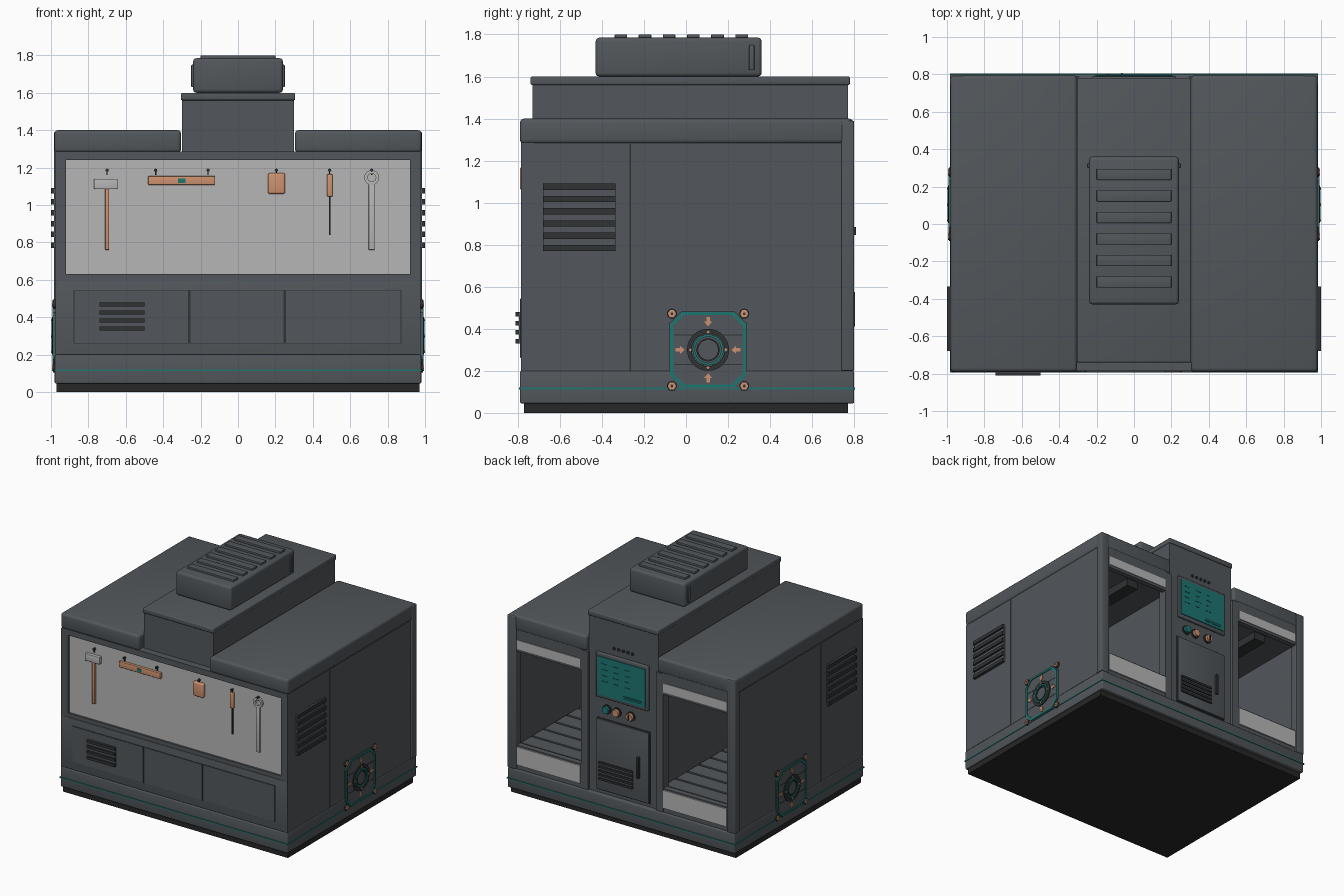
import bpy, bmesh
from math import sin, cos, pi

cube = bpy.data.objects.get("Cube")
if cube:
    bpy.data.objects.remove(cube, do_unlink=True)


def material(name, *rgb):
    m = bpy.data.materials.new(name)
    m.use_nodes = True
    m.diffuse_color = (*rgb, 1)
    m.node_tree.nodes["Principled BSDF"].inputs["Base Color"].default_value = (*rgb, 1)
    return m


BODY = material("slate grey", .085, .096, .106)
DARK = material("vent dark grey", .03, .032, .034)
BLACK = material("base black", .02, .02, .02)
LIGHT = material("light grey", .47, .47, .47)
ORANGE = material("copper orange", .62, .29, .16)
TEAL = material("teal", .012, .18, .165)
INK = material("deep teal", .008, .08, .08)
made = []


def finish(name, bm, mat):
    bmesh.ops.recalc_face_normals(bm, faces=bm.faces)
    mesh = bpy.data.meshes.new(name)
    bm.to_mesh(mesh)
    bm.free()
    mesh.materials.append(mat)
    ob = bpy.data.objects.new(name, mesh)
    bpy.context.collection.objects.link(ob)
    made.append(ob)
    return ob


def box(name, xs, ys, zs, mat=BODY, bevel=0):
    """Box spanning three (low, high) ranges, with rounded edges if asked."""
    bm = bmesh.new()
    bmesh.ops.create_cube(bm, size=1)
    for v in bm.verts:
        v.co = [(r[0] + r[1]) / 2 + c * abs(r[1] - r[0]) for c, r in zip(v.co, (xs, ys, zs))]
    if bevel:
        bmesh.ops.bevel(bm, geom=bm.edges[:], offset=bevel, segments=3, profile=.5, affect='EDGES')
    return finish(name, bm, mat)


def prism(name, pts, axis, d0, d1, mat, hole=None):
    """Outline extruded along x or y; a matching hole outline makes a ring."""
    bm = bmesh.new()

    def loop(points, d):
        return [bm.verts.new((d, a, b) if axis == 'x' else (a, d, b)) for a, b in points]

    def bridge(p, q):
        for i in range(len(p)):
            j = (i + 1) % len(p)
            bm.faces.new((p[i], p[j], q[j], q[i]))
    near, far = loop(pts, d0), loop(pts, d1)
    bridge(near, far)
    if hole:
        near_in, far_in = loop(hole, d0), loop(hole, d1)
        bridge(near_in, far_in)
        bridge(near, near_in)
        bridge(far, far_in)
    else:
        bm.faces.new(near)
        bm.faces.new(far)
    return finish(name, bm, mat)


def ngon(a, b, r, n=32, turn=0):
    return [(a + r * cos(2 * pi * i / n + turn), b + r * sin(2 * pi * i / n + turn)) for i in range(n)]


def vent(name, axis, across, zs, d0, d1, n):
    """Dark louvres over a thin frame on a wall."""
    pitch = (zs[1] - zs[0]) / (n - .5)
    mid = d0 + (d1 - d0) * .4
    spans = [("_plate", zs, mid, BODY)]
    spans += [("_louvre", (zs[0] + i * pitch, zs[0] + (i + .5) * pitch), d1, DARK) for i in range(n)]
    for part, z, d, mat in spans:
        depth = (d0, d)
        box(name + part, depth if axis == 'x' else across, across if axis == 'x' else depth, z, mat)


# Base, skirt and trim line
box("base", (-.97, .97), (-.77, .77), (0, .05), BLACK)
box("skirt", (-.98, .98), (-.79, .8), (.045, .2), BODY, .008)
box("trim_line", (-.985, .985), (-.795, .805), (.112, .12), TEAL)

# Centre column, its roof and the front wall
box("column", (-.3, .3), (-.73, .77), (.2, 1.57))
box("column_roof", (-.306, .306), (-.74, .78), (1.56, 1.6), BODY, .008)
box("front_wall", (-.975, .975), (-.76, -.7), (.2, 1.28))
box("front_lower", (-.975, .975), (-.785, -.75), (.2, .6), BODY, .005)
box("panel_frame_top", (-.975, .975), (-.785, -.72), (1.24, 1.285))
box("panel_frame_bottom", (-.975, .975), (-.78, -.75), (.595, .63))
box("tool_panel", (-.925, .92), (-.765, -.75), (.63, 1.24), LIGHT)
edges = (-.88, -.26, .25, .875)
for a, b in zip(edges, edges[1:]):
    box("front_hatch_gap", (a, b), (-.787, -.78), (.26, .545), DARK)
    box("front_hatch", (a + .006, b - .006), (-.79, -.78), (.263, .542))
vent("front_vent", 'y', (-.74, -.5), (.33, .48), -.785, -.81, 4)

# Rooftop unit
box("roof_unit", (-.24, .24), (-.43, .36), (1.6, 1.785), BODY, .018)
for i in range(6):
    y = -.31 + i * .115
    box("roof_slat", (-.2, .2), (y - .03, y + .03), (1.78, 1.8), BODY, .004)

# Everything repeated on both sides
for s in (1, -1):
    def side(lo, hi):
        return tuple(sorted((s * lo, s * hi)))
    box("roof_unit_handle", side(.23, .25), (.3, .325), (1.63, 1.75), BODY, .004)
    box("panel_frame_side", side(.92, .975), (-.785, -.72), (.6, 1.26))
    box("roof_cap", side(.304, .982), (-.79, .795), (1.28, 1.4), BODY, .02)
    box("side_wall", side(.93, .972), (-.78, .77), (.2, 1.285))
    box("side_service_panel", side(.96, .977), (-.785, -.268), (.2, 1.28))
    box("side_main_panel", side(.96, .977), (-.262, .735), (.2, 1.28))
    box("panel_seam", side(.96, .974), (-.27, -.26), (.2, 1.28), DARK)
    box("rear_post", side(.91, .984), (.74, .8), (.2, 1.39), BODY, .006)
    box("rear_inner_post", side(.295, .355), (.72, .79), (.2, 1.28))
    # Loading bay
    box("bay_floor", side(.3, .94), (-.72, .76), (.2, .36), DARK)
    box("bay_ceiling", side(.3, .94), (-.72, .77), (1.14, 1.285))
    box("bay_ceiling_rail", side(.57, .67), (-.7, .72), (1.08, 1.15), DARK)
    box("bay_header", side(.35, .92), (.75, .79), (1.12, 1.29))
    box("bay_header_strip", side(.36, .905), (.78, .795), (1.14, 1.21), LIGHT)
    box("bay_sill", side(.35, .92), (.74, .785), (.2, .385))
    box("bay_sill_strip", side(.36, .905), (.78, .795), (.235, .375), LIGHT)
    for i in range(10):
        y = -.69 + i * .143
        box("bay_floor_slat", side(.32, .92), (y, y + .125), (.35, .378))
    vent("side_vent", 'x', (-.68, -.335), (.77, 1.09), s * .975, s * .999, 6)

    # Coupling plate: octagon, teal border, rings, arrows and corner bolts
    cy, cz = .105, .3

    def octagon(r, c):
        p = [(r, r - c), (r - c, r), (c - r, r), (-r, r - c)]
        p += [(-a, -b) for a, b in p]
        return [(cy + a, cz + b) for a, b in p]
    prism("coupling_plate", octagon(.185, .06), 'x', s * .97, s * .986, BODY)
    prism("coupling_border", octagon(.18, .058), 'x', s * .98, s * .992, TEAL, octagon(.165, .052))
    for z in (-.07, .07):
        box("coupling_groove", side(.98, .988), (cy - .163, cy + .163), (cz + z - .002, cz + z + .002), DARK)
    for r, w, d, mat in ((.1, .022, .994, DARK), (.074, .012, .996, TEAL), (.055, .008, .996, DARK)):
        prism("coupling_ring", ngon(cy, cz, r), 'x', s * .98, s * d, mat, ngon(cy, cz, r - w))
    prism("coupling_hub", ngon(cy, cz, .046), 'x', s * .98, s * .993, BODY)
    arrow = [(.112, 0), (.134, .02), (.134, .008), (.155, .008),
             (.155, -.008), (.134, -.008), (.134, -.02)]
    for k in range(4):
        c, n = round(cos(k * pi / 2)), round(sin(k * pi / 2))
        prism("coupling_arrow", [(cy + a * c - b * n, cz + a * n + b * c) for a, b in arrow],
              'x', s * .98, s * .992, ORANGE)
        prism("coupling_stud", ngon(cy + .084 * c, cz + .084 * n, .008, 4), 'x', s * .98, s * .999, ORANGE)
        a, b = cy + .172 * (c - n), cz + .172 * (c + n)
        prism("bolt_washer", ngon(a, b, .024, 16), 'x', s * .97, s * .988, DARK)
        prism("corner_bolt", ngon(a, b, .019, 6), 'x', s * .98, s * .995, ORANGE, ngon(a, b, .007, 6))

# Hanging tools
BACK, FACE = -.76, -.785
for x in (-.7, -.44, -.16, .205, .49, .715):
    prism("tool_peg", ngon(x, 1.186, .009, 8), 'y', BACK, FACE, DARK)
    box("tool_hook", (x - .003, x + .003), (-.775, BACK), (1.16, 1.186), DARK)
box("hammer_handle", (-.711, -.689), (FACE, BACK), (.76, 1.09), ORANGE, .004)
box("hammer_head", (-.77, -.643), (-.79, BACK), (1.085, 1.14), LIGHT, .004)
box("level_body", (-.48, -.122), (FACE, BACK), (1.108, 1.155), ORANGE, .004)
box("level_window", (-.322, -.282), (-.788, BACK), (1.118, 1.143), TEAL)
box("tape_measure", (.16, .252), (-.79, BACK), (1.06, 1.17), ORANGE, .01)
box("screwdriver_handle", (.476, .506), (FACE, BACK), (1.045, 1.165), ORANGE, .006)
prism("screwdriver_shaft", [(.487, .84), (.495, .84), (.495, 1.05), (.487, 1.05)], 'y', -.775, BACK, DARK)
box("wrench_shaft", (.699, .731), (-.778, BACK), (.76, 1.118), LIGHT, .003)
prism("wrench_head", ngon(.715, 1.147, .04, 18), 'y', -.78, BACK, LIGHT, ngon(.715, 1.147, .022, 18))

# Rear control column: screen, indicators, buttons and door
box("screen_frame", (-.225, .225), (.765, .79), (.95, 1.3), BODY, .006)
box("screen", (-.205, .205), (.78, .797), (.975, 1.275), TEAL)
for i in range(4):
    for j in range(3):
        x, z = .15 - j * .1, 1.22 - i * .045
        box("screen_mark", (x - .02 - .01 * ((i + j) % 2), x + .02), (.79, .799), (z, z + .006), INK)
box("screen_bar", (-.18, -.02), (.79, .799), (.995, 1.02), INK)
for i in range(5):
    prism("indicator", ngon(-.08 + i * .04, 1.355, .011, 12), 'y', .765, .78, DARK)
for x, mat in ((.14, TEAL), (.054, ORANGE), (-.066, ORANGE)):
    prism("button_collar", ngon(x, .865, .036), 'y', .765, .78, DARK)
    prism("button", ngon(x, .865, .027), 'y', .77, .8, mat)
box("switch_key", (-.07, -.062), (.79, .808), (.845, .885), DARK)
box("door_gap", (-.232, .232), (.765, .773), (.222, .785), DARK)
box("door", (-.225, .225), (.765, .785), (.229, .778), BODY, .004)
vent("door_vent", 'y', (-.09, .2), (.31, .45), .78, .797, 5)
box("door_handle", (-.152, -.13), (.78, .805), (.41, .575), DARK, .005)

# Smooth only the rounded edges
for ob in made:
    ob.select_set(True)
bpy.context.view_layer.objects.active = made[0]
bpy.ops.object.shade_smooth_by_angle()
